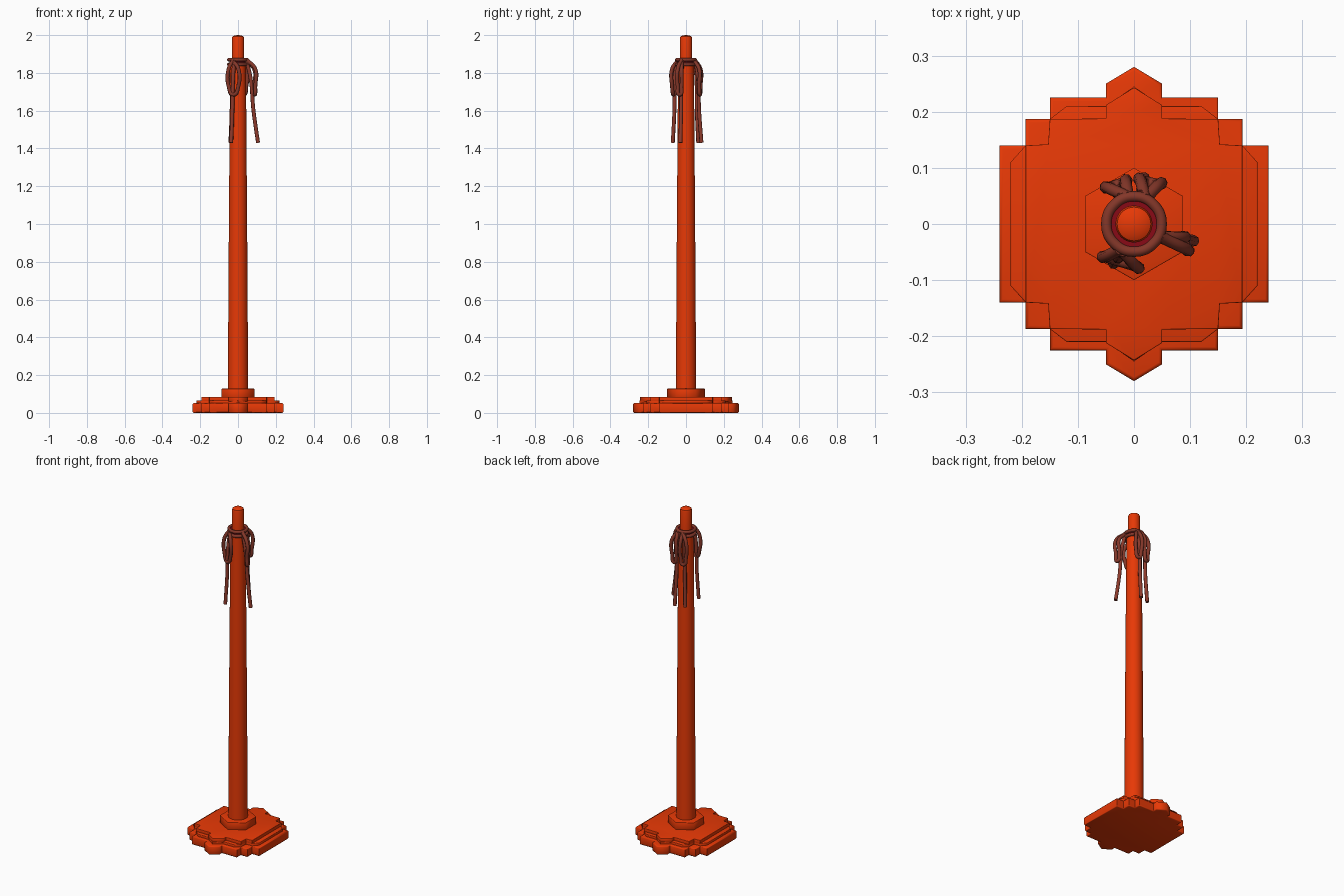
import bpy, bmesh, math
from mathutils import Vector

if "Cube" in bpy.data.objects:
    bpy.data.objects.remove(bpy.data.objects["Cube"])


def material(name, rgb):
    m = bpy.data.materials.new(name)
    m.use_nodes = True
    m.diffuse_color = (*rgb, 1)
    m.node_tree.nodes["Principled BSDF"].inputs["Base Color"].default_value = (*rgb, 1)
    return m


ORANGE = material("vermilion paint", (0.91, 0.046, 0.002))
ROPE = material("brown rope", (0.23, 0.038, 0.022))
TAIL_ROPE = material("reddish rope", (0.27, 0.042, 0.024))
CRIMSON = material("dark red trim", (0.25, 0.003, 0.008))


def finish(name, bm, mat, angle):
    bmesh.ops.recalc_face_normals(bm, faces=bm.faces)
    mesh = bpy.data.meshes.new(name)
    bm.to_mesh(mesh)
    bm.free()
    ob = bpy.data.objects.new(name, mesh)
    bpy.context.collection.objects.link(ob)
    mesh.materials.append(mat)
    bpy.ops.object.select_all(action="DESELECT")
    ob.select_set(True)
    bpy.context.view_layer.objects.active = ob
    bpy.ops.object.shade_smooth_by_angle(angle=math.radians(angle))


def mirrored(quarter):
    """Close a quarter outline, running from the y axis outward, across both axes."""
    right = quarter + [(x, -y) for x, y in reversed(quarter)]
    return right + [(-x, y) for x, y in reversed(right) if x > 0]


def slab(name, outline, z0, z1, bevel):
    """Extrude an outline upward and soften only its upper and lower rims."""
    bm = bmesh.new()
    face = bm.faces.new([bm.verts.new((x, y, z0)) for x, y in outline])
    top = bmesh.ops.extrude_face_region(bm, geom=[face])["geom"]
    verts = [v for v in top if isinstance(v, bmesh.types.BMVert)]
    bmesh.ops.translate(bm, verts=verts, vec=(0, 0, z1 - z0))
    rims = [e for e in bm.edges if abs(e.verts[0].co.z - e.verts[1].co.z) < 0.001]
    bmesh.ops.bevel(bm, geom=rims, offset=bevel, segments=2, profile=0.5, affect="EDGES")
    finish(name, bm, ORANGE, 62)


def lathe(name, profile, mat, sides=32):
    bm = bmesh.new()
    verts = [bm.verts.new((r, 0, z)) for r, z in profile]
    edges = [bm.edges.new(p) for p in zip(verts, verts[1:])]
    bmesh.ops.spin(bm, geom=verts + edges, axis=(0, 0, 1), cent=(0, 0, 0),
                   angle=math.tau, steps=sides)
    bmesh.ops.remove_doubles(bm, verts=bm.verts, dist=0.0001)
    finish(name, bm, mat, 40)


def cord(name, points, radius, mat, closed=False):
    curve = bpy.data.curves.new(name, "CURVE")
    curve.dimensions = "3D"
    curve.bevel_depth, curve.bevel_resolution = radius, 2
    curve.resolution_u, curve.use_fill_caps = 8, True
    spline = curve.splines.new("BEZIER")
    spline.bezier_points.add(len(points) - 1)
    spline.use_cyclic_u = closed
    for p, co in zip(spline.bezier_points, points):
        p.co = co
        p.handle_left_type = p.handle_right_type = "AUTO"
    ob = bpy.data.objects.new(name, curve)
    bpy.context.collection.objects.link(ob)
    curve.materials.append(mat)


# Stepped base
slab("base_lower_tier", mirrored([
    (0, 0.28), (0.05, 0.25), (0.05, 0.225), (0.15, 0.225), (0.15, 0.187),
    (0.193, 0.187), (0.193, 0.14), (0.24, 0.14)]), 0, 0.052, 0.006)
slab("base_middle_tier", mirrored([
    (0, 0.245), (0.05, 0.21), (0.12, 0.21), (0.15, 0.187), (0.153, 0.142),
    (0.193, 0.14), (0.22, 0.11)]), 0.045, 0.066, 0.002)
slab("base_upper_tier", mirrored([
    (0, 0.243), (0.05, 0.212), (0.05, 0.188), (0.15, 0.187), (0.153, 0.142),
    (0.193, 0.14)]), 0.06, 0.085, 0.002)
slab("hexagon_collar", [(0.1 * math.sin(i * math.pi / 3), 0.1 * math.cos(i * math.pi / 3))
                        for i in range(6)], 0.08, 0.128, 0.002)

# Tapered pole with a narrower domed tip
lathe("pole", [(0, 0.1), (0.054, 0.1), (0.049, 0.9), (0.043, 1.7), (0.041, 1.855),
               (0, 1.855)], ORANGE)
lathe("pole_tip", [(0, 1.84), (0.033, 1.84), (0.033, 1.982), (0.03, 1.992), (0.02, 1.998),
                   (0, 2.0)], ORANGE)
lathe("trim_ring", [(0.032, 1.85), (0.045, 1.85), (0.045, 1.872), (0.032, 1.872),
                    (0.032, 1.85)], CRIMSON)

# Rope wound twice around the pole
for i, z in enumerate((1.845, 1.87)):
    cord(f"rope_coil_{i + 1}", [(0.049 * math.cos(a * math.tau / 8),
                                 0.049 * math.sin(a * math.tau / 8), z)
                                for a in range(8)], 0.0095, ROPE, True)


def tail(name, start, end):
    """A strand that leaves the coil and hangs outward to a loose end."""
    a, b = Vector((*start, 1.865)), Vector((*end, 1.43))
    cord(name, [a, a.lerp(b, 0.22) + Vector((*end, 0)) * 0.08, a.lerp(b, 0.6), b],
         0.0105, TAIL_ROPE)


def bow(name, root, left, right):
    """A drooping loop whose two sides pass through left and right."""
    mid = [(p + q) / 2 for p, q in zip(left, right)]
    cord(name, [(*root, 1.87), (*left, 1.82), (*left, 1.73), (*mid, 1.685),
                (*right, 1.73), (*right, 1.82), (*root, 1.862)], 0.0105, ROPE)


tail("rope_tail_side", (0.045, -0.02), (0.106, -0.03))
tail("rope_tail_front", (-0.02, -0.048), (-0.036, -0.07))
tail("rope_tail_back_right", (-0.022, 0.046), (-0.04, 0.065))
tail("rope_tail_back_left", (0.012, 0.05), (0.018, 0.082))

bow("rope_bow_front", (-0.025, -0.045), (-0.05, -0.058), (0.002, -0.074))
bow("rope_bow_side", (0.045, -0.022), (0.092, -0.044), (0.086, -0.024))
bow("rope_bow_back_right", (-0.01, 0.048), (-0.045, 0.064), (-0.015, 0.074))
bow("rope_bow_back_left", (0.02, 0.045), (0.012, 0.077), (0.044, 0.07))
